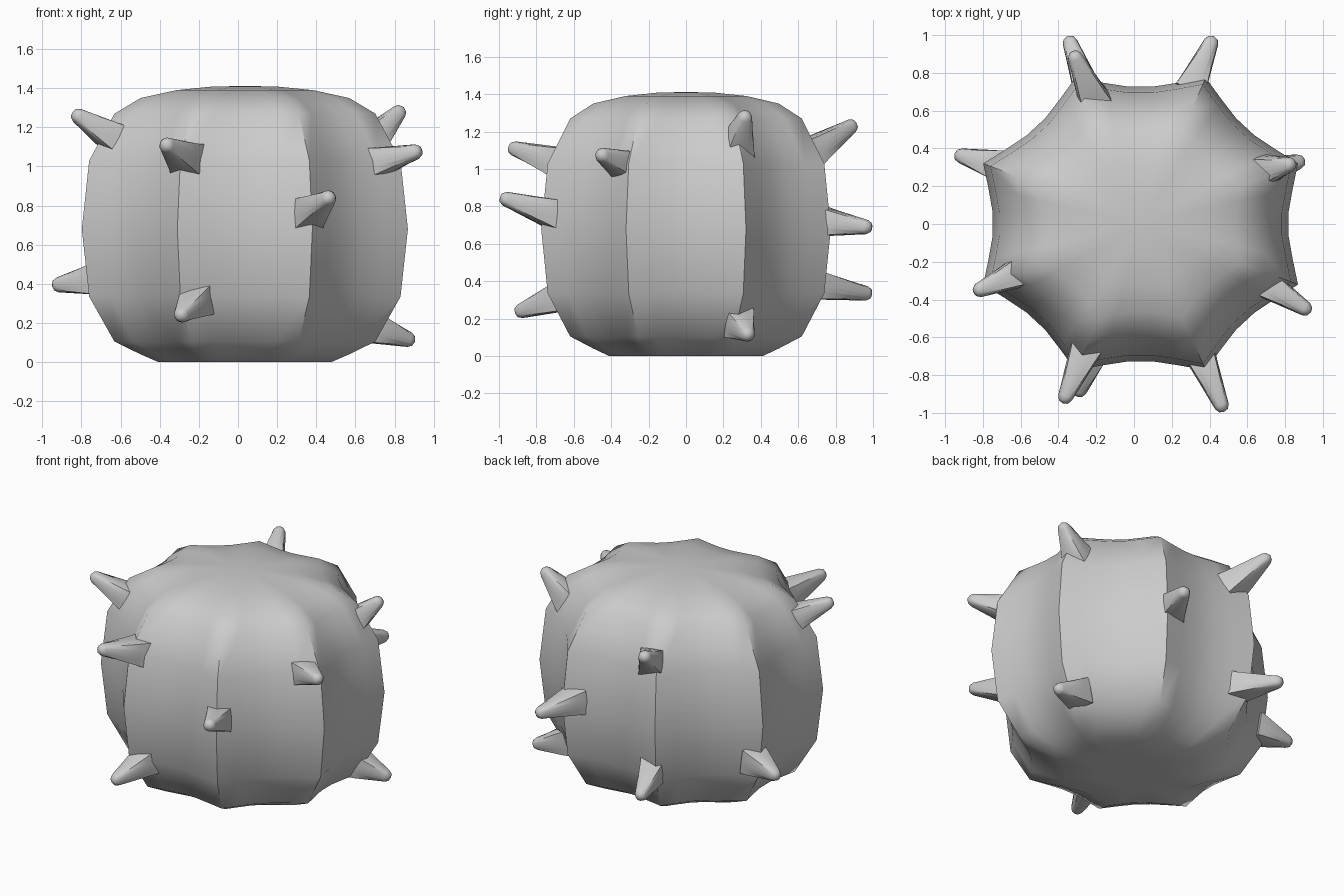
import bpy, bmesh, math
from mathutils import Vector

if "Cube" in bpy.data.objects:
    bpy.data.objects.remove(bpy.data.objects["Cube"])


def make_object(name, bm, angle):
    bmesh.ops.recalc_face_normals(bm, faces=bm.faces)
    mesh = bpy.data.meshes.new(name)
    bm.to_mesh(mesh)
    bm.free()
    obj = bpy.data.objects.new(name, mesh)
    bpy.context.collection.objects.link(obj)
    bpy.ops.object.select_all(action='DESELECT')
    obj.select_set(True)
    bpy.context.view_layer.objects.active = obj
    bpy.ops.object.shade_smooth_by_angle(angle=math.radians(angle))
    return obj


def loft(bm, rings):
    loops = [[bm.verts.new(p) for p in ring] for ring in rings]
    n = len(loops[0])
    for a, b in zip(loops, loops[1:]):
        for i in range(n):
            bm.faces.new((a[i], a[(i + 1) % n], b[(i + 1) % n], b[i]))
    return loops


def cap(bm, loop, point):
    c = bm.verts.new(point)
    for i in range(len(loop)):
        bm.faces.new((loop[i], loop[(i + 1) % len(loop)], c))


# Body: eight ribs with scooped valleys, squashed slightly front to back
CX, RX, RY = 0.035, 0.902, 0.838
RIB = [(-22.5, 1.0), (-14, 0.92), (-5, 0.872), (5, 0.872), (14, 0.92)]
# (radius factor, height, rib strength)
PROFILE = [(0.25, 0.0, 0.5), (0.53, 0.0, 1), (0.64, 0.04, 1), (0.80, 0.105, 1),
           (0.955, 0.335, 1), (1.0, 0.68, 1), (0.955, 1.03, 1), (0.80, 1.27, 1),
           (0.64, 1.35, 1), (0.42, 1.39, 0.8), (0.2, 1.408, 0.4)]


def body_ring(s, z, strength):
    pts = []
    for k in range(8):
        for deg, f in RIB:
            a = math.radians(deg + 45 * k)
            r = s * (1 - (1 - f) * strength)
            pts.append((CX + RX * r * math.cos(a), RY * r * math.sin(a), z))
    return pts


bm = bmesh.new()
loops = loft(bm, [body_ring(*p) for p in PROFILE])
cap(bm, loops[0], (CX, 0, 0))
cap(bm, loops[-1], (CX, 0, 1.412))
make_object("ribbed_body", bm, 40)

# Spikes: base centre on a rib, tip centre
SPIKES = [
    ((-0.64, -0.27, 1.15), (-0.82, -0.35, 1.26)),
    ((-0.28, -0.72, 1.05), (-0.365, -0.92, 1.11)),
    ((0.37, -0.74, 0.77), (0.465, -0.965, 0.84)),
    ((0.72, -0.33, 1.025), (0.91, -0.45, 1.075)),
    ((0.70, 0.285, 1.15), (0.825, 0.315, 1.28)),
    ((-0.76, 0.32, 0.42), (-0.92, 0.362, 0.395)),
    ((-0.22, -0.70, 0.305), (-0.29, -0.885, 0.24)),
    ((0.72, 0.29, 0.165), (0.875, 0.33, 0.115)),
    ((-0.23, 0.70, 1.11), (-0.312, 0.885, 1.23)),
    ((0.32, 0.76, 0.715), (0.41, 0.965, 0.69)),
    ((-0.25, 0.72, 0.375), (-0.34, 0.965, 0.335)),
]


def spike(index, base, tip):
    base, tip = Vector(base), Vector(tip)
    axis = (tip - base).normalized()
    side = Vector((0, 0, 1)).cross(axis).normalized()
    up = axis.cross(side)

    def ring(center, r, square):
        pts = []
        for i in range(16):
            a = math.tau * i / 16
            q = r / max(abs(math.cos(a)), abs(math.sin(a)))
            d = r + (q - r) * square
            pts.append(center + (side * math.cos(a) + up * math.sin(a)) * d)
        return pts

    bm = bmesh.new()
    loops = loft(bm, [ring(base - axis * 0.06, 0.085, 0.9),
                      ring(base, 0.074, 0.8),
                      ring(tip, 0.039, 0.1),
                      ring(tip + axis * 0.022, 0.027, 0)])
    cap(bm, loops[0], base - axis * 0.06)
    cap(bm, loops[-1], tip + axis * 0.033)
    make_object(f"spike_{index}", bm, 50)


for n, (b, t) in enumerate(SPIKES, 1):
    spike(n, b, t)
